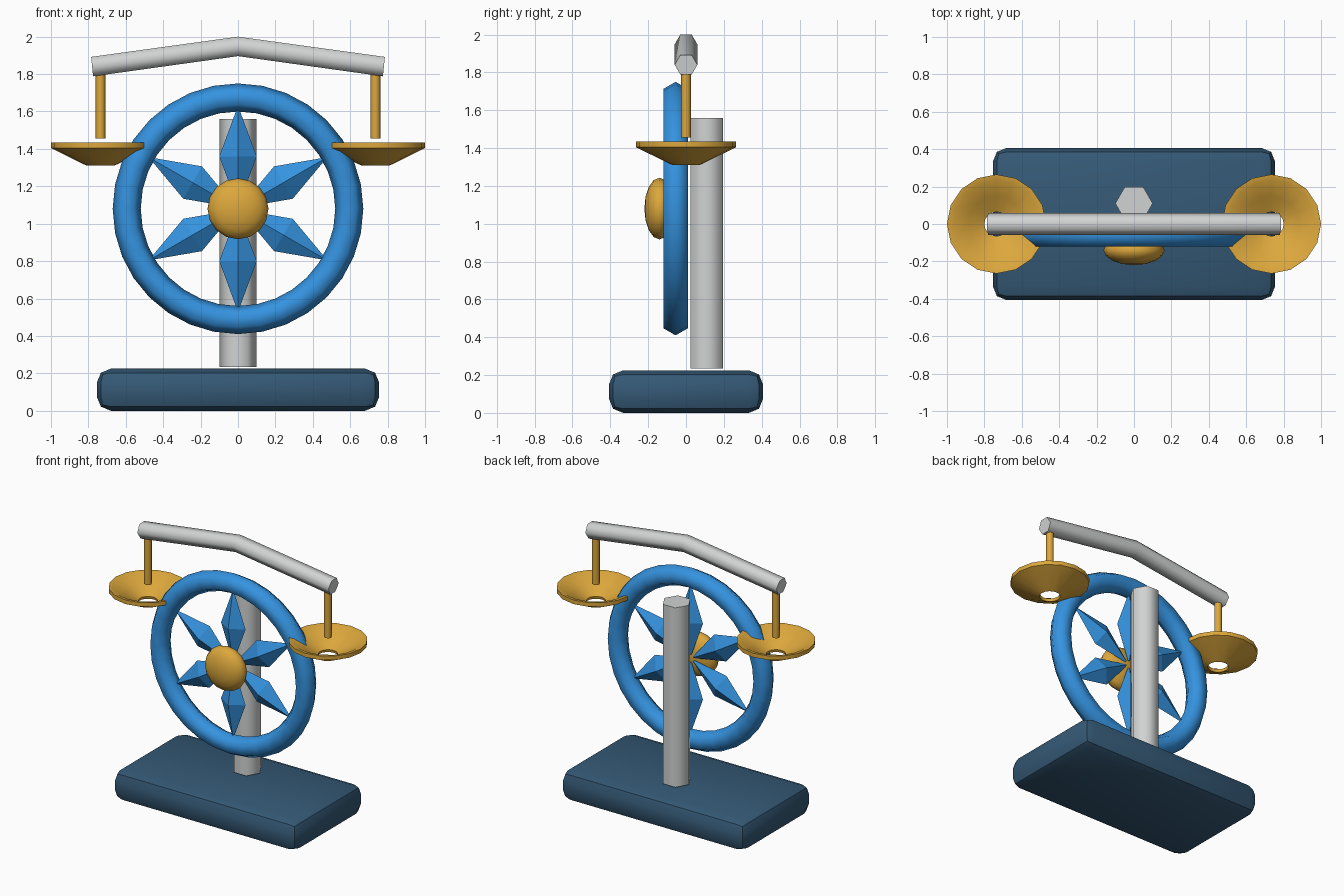
import bpy, bmesh, math
from mathutils import Matrix, Vector

if "Cube" in bpy.data.objects:
    bpy.data.objects.remove(bpy.data.objects["Cube"])


def material(name, rgb):
    m = bpy.data.materials.new(name)
    m.diffuse_color = (*rgb, 1)
    m.use_nodes = True
    m.node_tree.nodes["Principled BSDF"].inputs["Base Color"].default_value = m.diffuse_color
    return m


NAVY = material("navy", (0.035, 0.10, 0.18))
BLUE = material("blue", (0.035, 0.29, 0.74))
GOLD = material("gold", (0.72, 0.39, 0.045))
SILVER = material("silver", (0.64, 0.65, 0.65))


def finish(bm, name, mat, smooth=None):
    """Turn a bmesh into a coloured object, smooth below the given angle."""
    bmesh.ops.recalc_face_normals(bm, faces=bm.faces)
    mesh = bpy.data.meshes.new(name)
    bm.to_mesh(mesh)
    bm.free()
    mesh.materials.append(mat)
    ob = bpy.data.objects.new(name, mesh)
    bpy.context.collection.objects.link(ob)
    if smooth:
        bpy.ops.object.select_all(action='DESELECT')
        ob.select_set(True)
        bpy.context.view_layer.objects.active = ob
        bpy.ops.object.shade_smooth_by_angle(angle=math.radians(smooth))
    return ob


def bridge(bm, rings, closed=False):
    """Skin consecutive rings; cap the ends unless the rings form a loop."""
    rings = [[bm.verts.new(p) for p in r] for r in rings]
    n = len(rings[0])
    pairs = list(zip(rings, rings[1:])) + ([(rings[-1], rings[0])] if closed else [])
    for a, b in pairs:
        for i in range(n):
            bm.faces.new((a[i], a[(i + 1) % n], b[(i + 1) % n], b[i]))
    if not closed:
        bm.faces.new(rings[0])
        bm.faces.new(rings[-1])


def circle(n, r, z=0.0, depth=None):
    d = r if depth is None else depth
    return [Vector((r * math.cos(2 * math.pi * i / n), d * math.sin(2 * math.pi * i / n), z))
            for i in range(n)]


def lathe(profile, n):
    """Closed (radius, height) profile spun around z."""
    bm = bmesh.new()
    bridge(bm, [circle(n, r, z) for r, z in profile], closed=True)
    return bm


# Base: rounded slab
bm = bmesh.new()
bmesh.ops.create_cube(bm, size=1)
bmesh.ops.transform(bm, matrix=Matrix.Translation((0, 0, 0.1125)) @ Matrix.Diagonal((1.51, 0.815, 0.225, 1)),
                    verts=bm.verts)
bmesh.ops.bevel(bm, geom=bm.edges[:], offset=0.075, segments=2, profile=0.5, affect='EDGES')
finish(bm, "base", NAVY, 35)

# Post: six-sided column behind the wheel
bm = bmesh.new()
bridge(bm, [circle(6, 0.1, z) for z in (0.235, 1.56)])
bmesh.ops.translate(bm, vec=(0, 0.11, 0), verts=bm.verts)
finish(bm, "post", SILVER, 65)

# Wheel rim: torus with a six-sided section
WHEEL = Vector((0, -0.055, 1.08))
TO_FRONT = Matrix.Rotation(math.pi / 2, 4, 'X')
section = [(0.595 + 0.075 * math.cos(k * math.pi / 3), 0.075 * math.sin(k * math.pi / 3)) for k in range(6)]
bm = lathe(section, 32)
bmesh.ops.transform(bm, matrix=Matrix.Translation(WHEEL) @ TO_FRONT, verts=bm.verts)
finish(bm, "wheel_rim", BLUE, 65)

# Spokes: six four-sided spindles
for k in range(6):
    bm = bmesh.new()
    bridge(bm, [circle(4, 0.008, 0.03), circle(4, 0.1, 0.28, 0.06), circle(4, 0.008, 0.53)])
    bmesh.ops.transform(bm, matrix=Matrix.Translation(WHEEL) @ Matrix.Rotation(k * math.pi / 3, 4, 'Y'),
                        verts=bm.verts)
    finish(bm, f"spoke_{k + 1}", BLUE)

# Hub: flattened ball on the front of the wheel
bm = bmesh.new()
bmesh.ops.create_uvsphere(bm, u_segments=16, v_segments=8, radius=1)
bmesh.ops.transform(bm, matrix=Matrix.Translation((0, -0.14, 1.08)) @ TO_FRONT
                    @ Matrix.Diagonal((0.163, 0.163, 0.08, 1)), verts=bm.verts)
finish(bm, "hub", GOLD, 60)

# Beam: bent six-sided bar, ends cut square to each arm
bm = bmesh.new()
rings = []
for x, z, lean in ((-0.78, 1.84, -0.01), (0, 1.948, 0), (0.78, 1.84, 0.01)):
    ring = []
    for k in range(6):
        a = k * math.pi / 3
        up = 0.06 * math.sin(a)
        ring.append((x + lean * up / 0.1, 0.06 * math.cos(a), z + up))
    rings.append(ring)
bridge(bm, rings)
finish(bm, "beam", SILVER, 65)

# Hangers and open-centred pans on both sides
PAN = [(0.265, 1.435), (0.265, 1.405), (0.09, 1.318), (0.07, 1.31),
       (0.065, 1.33), (0.15, 1.375), (0.235, 1.43)]
for side, label in ((-1, "left"), (1, "right")):
    bm = bmesh.new()
    bridge(bm, [circle(8, 0.026, z) for z in (1.455, 1.83)])
    bmesh.ops.translate(bm, vec=(side * 0.735, 0, 0), verts=bm.verts)
    finish(bm, f"{label}_hanger", GOLD, 50)
    bm = lathe(PAN, 16)
    bmesh.ops.translate(bm, vec=(side * 0.735, 0, 0), verts=bm.verts)
    finish(bm, f"{label}_pan", GOLD, 40)
